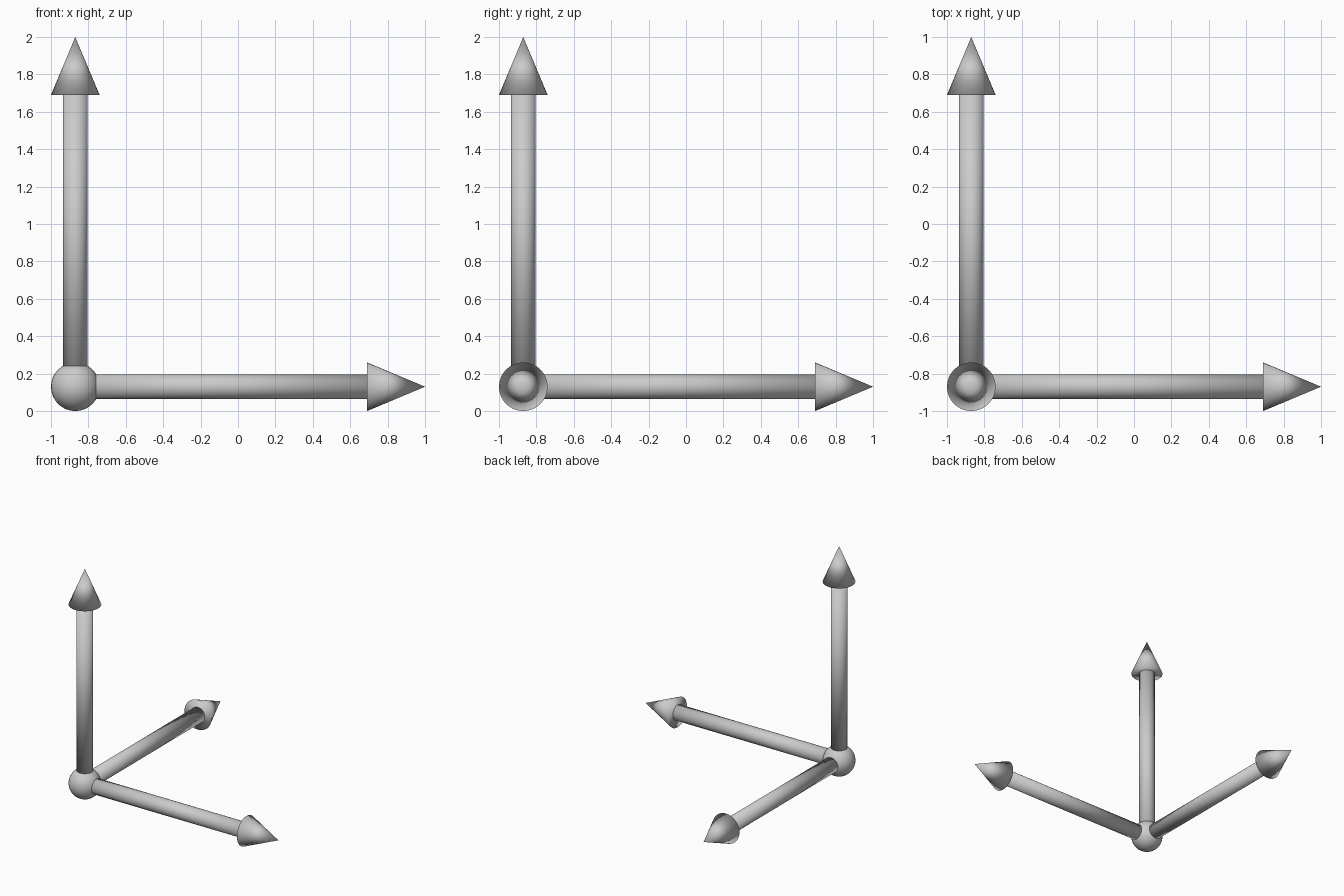
import bpy
from math import pi
from mathutils import Vector

if "Cube" in bpy.data.objects:
    bpy.data.objects.remove(bpy.data.objects["Cube"])

R = 0.13            # joint ball and arrowhead radius
SHAFT_R = 0.066
SHAFT_LEN = 1.56    # ball centre to arrowhead base
HEAD_LEN = 0.31
ORIGIN = Vector((-1 + R, -1 + R, R))


def finish(name):
    obj = bpy.context.object
    obj.name = name
    bpy.ops.object.shade_smooth()   # smooth right across the rims
    return obj


def arrow(axis, direction, rotation):
    d = Vector(direction)
    # shaft
    bpy.ops.mesh.primitive_cylinder_add(
        vertices=32, radius=SHAFT_R, depth=SHAFT_LEN,
        location=ORIGIN + d * SHAFT_LEN / 2, rotation=rotation)
    finish(axis + "_shaft")
    # pointed head
    bpy.ops.mesh.primitive_cone_add(
        vertices=32, radius1=R, radius2=0, depth=HEAD_LEN,
        location=ORIGIN + d * (SHAFT_LEN + HEAD_LEN / 2), rotation=rotation)
    finish(axis + "_arrowhead")


# corner ball
bpy.ops.mesh.primitive_uv_sphere_add(segments=32, ring_count=16, radius=R, location=ORIGIN)
finish("corner_ball")

# three arrows
arrow("x", (1, 0, 0), (0, pi / 2, 0))
arrow("y", (0, 1, 0), (-pi / 2, 0, 0))
arrow("z", (0, 0, 1), (0, 0, 0))
